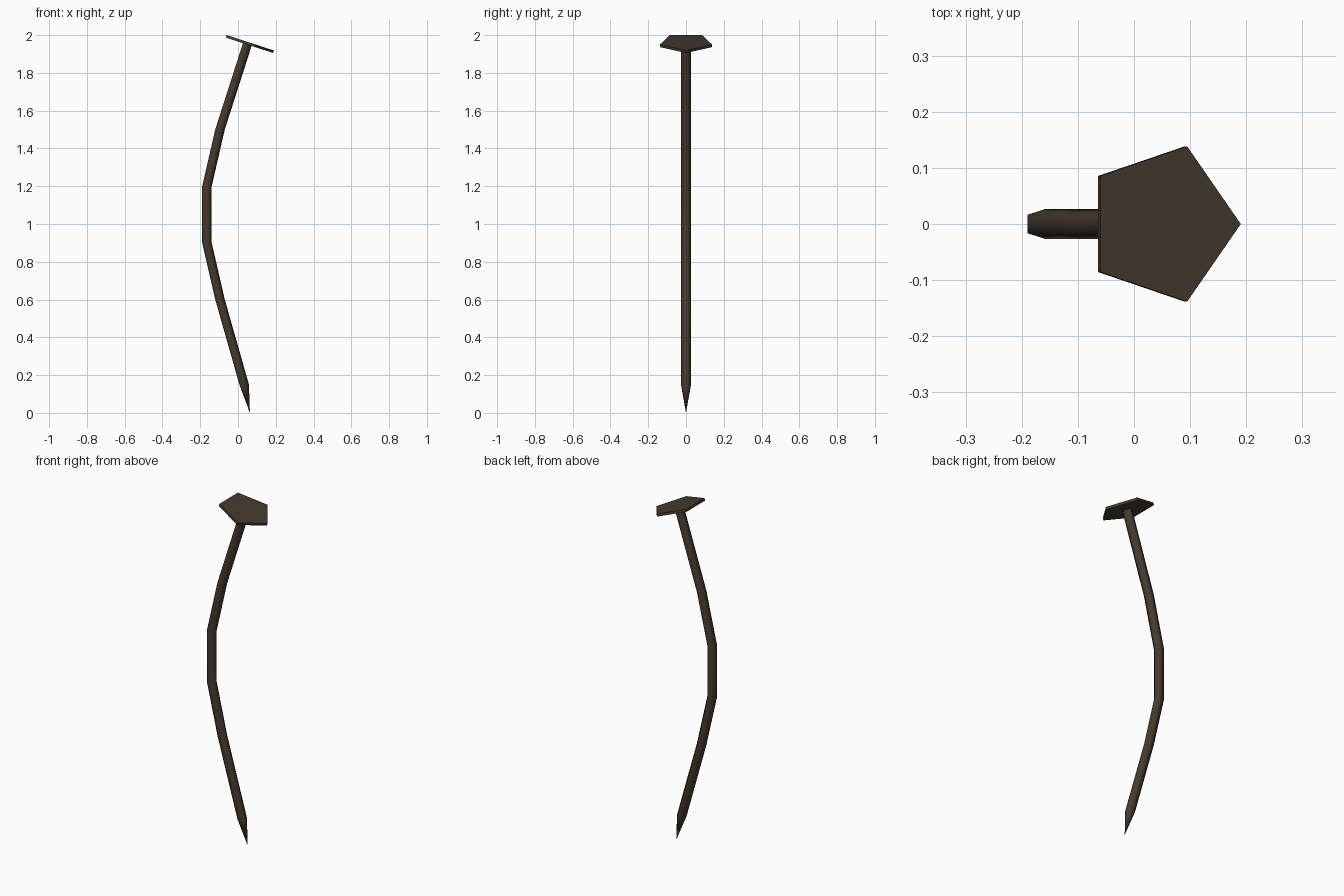
import bpy, bmesh, math
from mathutils import Matrix

if "Cube" in bpy.data.objects:
    bpy.data.objects.remove(bpy.data.objects["Cube"])

iron = bpy.data.materials.new("dark rusty iron")
iron.diffuse_color = (0.058, 0.043, 0.028, 1)
iron.use_nodes = True
iron.node_tree.nodes["Principled BSDF"].inputs["Base Color"].default_value = iron.diffuse_color

SIDES = 5


def ring(bm, radius, x, z):
    """Horizontal pentagon with one corner pointing to +x."""
    return [bm.verts.new((x + radius * math.cos(math.tau * i / SIDES),
                          radius * math.sin(math.tau * i / SIDES), z))
            for i in range(SIDES)]


def bridge(bm, low, high, smooth):
    for i in range(SIDES):
        j = (i + 1) % SIDES
        bm.faces.new((low[i], low[j], high[j], high[i])).smooth = smooth


def make_object(name, bm):
    bmesh.ops.recalc_face_normals(bm, faces=bm.faces)
    mesh = bpy.data.meshes.new(name)
    bm.to_mesh(mesh)
    bm.free()
    mesh.materials.append(iron)
    obj = bpy.data.objects.new(name, mesh)
    bpy.context.collection.objects.link(obj)
    return obj


# Bent shaft: stacked pentagon rings along a bowed path, ending in a point
path = [(0.03, 0.15), (-0.098, 0.6), (-0.167, 0.9),
        (-0.167, 1.2), (-0.098, 1.5), (0.048, 1.955)]
bm = bmesh.new()
rings = [ring(bm, 0.028, x, z) for x, z in path]
for low, high in zip(rings, rings[1:]):
    bridge(bm, low, high, True)
tip = bm.verts.new((0.063, 0, 0))
for i in range(SIDES):
    bm.faces.new((tip, rings[0][(i + 1) % SIDES], rings[0][i])).smooth = True
bm.faces.new(rings[-1])
make_object("nail_shaft", bm)

# Flat pentagon head, tilted square to the top of the shaft
bm = bmesh.new()
bottom = ring(bm, 0.1455, 0, -0.014)
top = ring(bm, 0.1455, 0, 0)
bridge(bm, bottom, top, False)
bm.faces.new(bottom)
bm.faces.new(top)
head = make_object("nail_head", bm)
head.matrix_world = (Matrix.Translation((0.052, 0, 1.9637))
                     @ Matrix.Rotation(math.radians(18), 4, 'Y'))
